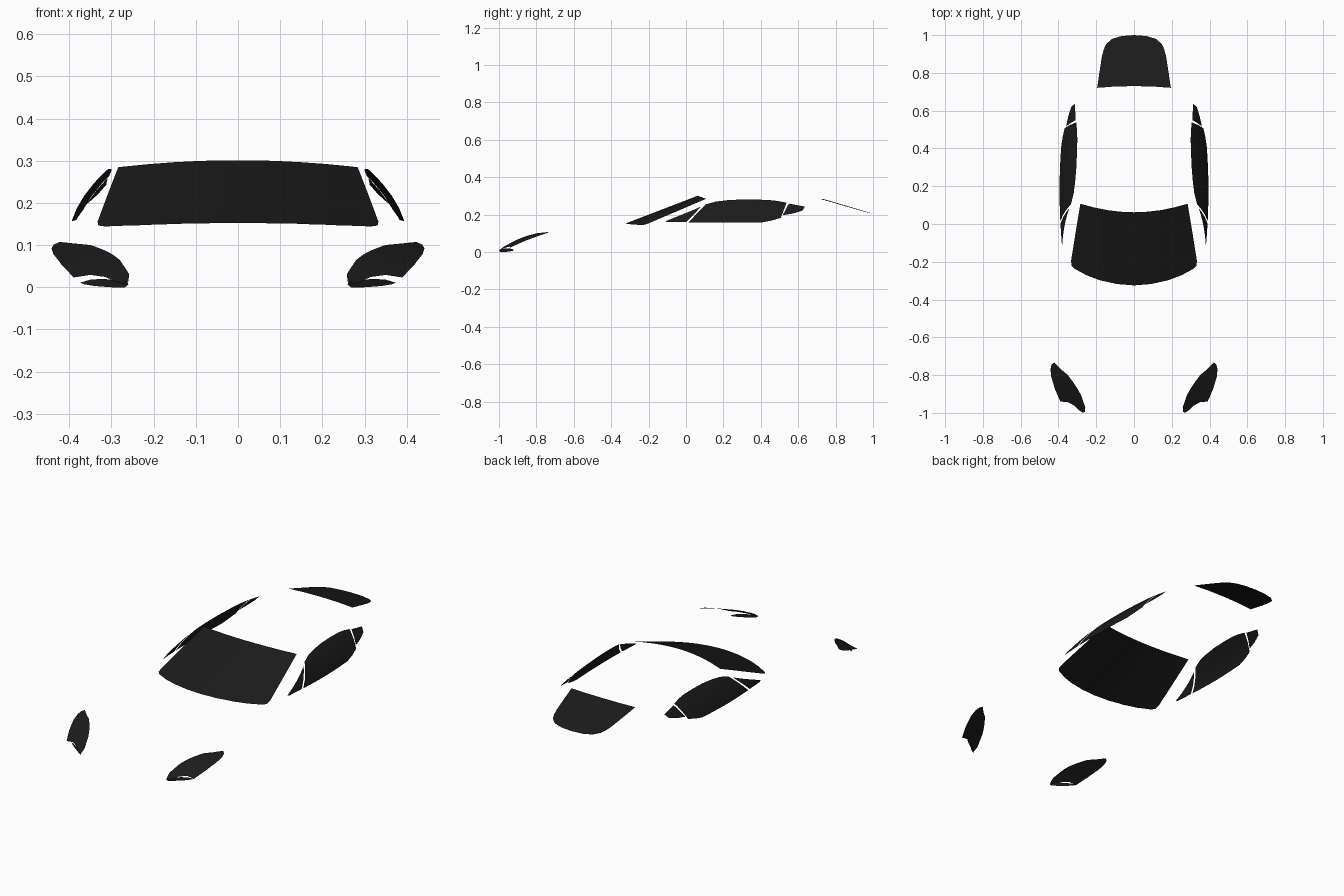
import bpy, bmesh
from mathutils import Vector

if "Cube" in bpy.data.objects:
    bpy.data.objects.remove(bpy.data.objects["Cube"])

glass = bpy.data.materials.new("dark_glass")
glass.diffuse_color = (0.011, 0.011, 0.011, 1)
glass.use_nodes = True
glass.node_tree.nodes["Principled BSDF"].inputs["Base Color"].default_value = glass.diffuse_color


def panel(name, outline, lift, outward, step, mirror=False):
    """Fill a flat outline, slice it into a grid, then lift it onto a curved surface."""
    bm = bmesh.new()
    bm.faces.new([bm.verts.new((a, b, 0)) for a, b in outline])
    for axis in (0, 1):
        values = [p[axis] for p in outline]
        normal = (1, 0, 0) if axis == 0 else (0, 1, 0)
        cut = min(values) + step
        while cut < max(values) - step * 0.3:
            co = tuple(cut * n for n in normal)
            bmesh.ops.bisect_plane(bm, geom=bm.verts[:] + bm.edges[:] + bm.faces[:],
                                   plane_co=co, plane_no=normal, dist=1e-5)
            cut += step
    for v in bm.verts:
        v.co = lift(v.co.x, v.co.y)
    bm.normal_update()
    total = sum((f.normal * f.calc_area() for f in bm.faces), Vector())
    if total.dot(Vector(outward)) < 0:
        bmesh.ops.reverse_faces(bm, faces=bm.faces[:])
    mesh = bpy.data.meshes.new(name)
    bm.to_mesh(mesh)
    bm.free()
    mesh.materials.append(glass)
    for p in mesh.polygons:
        p.use_smooth = True
    obj = bpy.data.objects.new(name, mesh)
    bpy.context.collection.objects.link(obj)
    if mirror:
        obj.modifiers.new("mirror", 'MIRROR').use_mirror_merge = False
    return obj


def both_sides(half):
    """Complete a half outline that starts and ends on x = 0."""
    return half + [(-x, y) for x, y in reversed(half[1:-1])]


# Windshield, seen from above
panel("windshield", both_sides([
    (0, .062), (.07, .065), (.14, .073), (.21, .087), (.284, .107),
    (.310, -.05), (.333, -.195), (.331, -.22), (.315, -.237), (.25, -.272),
    (.18, -.298), (.09, -.318), (0, -.325)]),
    lambda x, y: (x, y, .152 + .385 * (y + .325) - .42 * x * x), (0, -1, 1), .06)

# Rear window, seen from above
panel("rear_window", both_sides([
    (0, .73), (.1, .728), (.195, .721), (.185, .79), (.17, .886), (.160, .925),
    (.147, .953), (.116, .98), (.066, .995), (0, 1.0)]),
    lambda x, y: (x, y, .288 - .295 * (y - .72) - .12 * x * x), (0, 1, 1), .06)


# Side windows, seen from the side and leaned inward on one shared surface
def side_surface(y, z):
    t = (z - .158) / .123
    x = .394 - .15 * (y - .17) ** 2 - .086 * t + .048 * t * (1 - t)
    return (x, y, z)


side_windows = {
    "front_quarter_window": [(-.11, .165), (-.10, .16), (0, .16), (.083, .244), (.02, .217)],
    "door_window": [(.013, .159), (.20, .157), (.405, .158), (.46, .169), (.507, .183),
                    (.538, .264), (.49, .273), (.445, .278), (.37, .281), (.29, .281),
                    (.22, .277), (.16, .270), (.105, .255)],
    "rear_quarter_window": [(.517, .197), (.57, .206), (.622, .221), (.636, .243),
                            (.55, .259)],
}
for name, outline in side_windows.items():
    panel(name, outline, side_surface, (1, 0, .5), .03, True)


# Headlight lenses, seen from above
def lens_surface(x, y):
    w = y + 1
    return (x, y, .010 + .7 * w - .8 * w * w - .2 * (x - .26))


panel("headlight_lens", [
    (.423, -.733), (.437, -.745), (.442, -.77), (.438, -.81), (.418, -.876), (.39, -.94),
    (.35, -.943), (.315, -.962), (.288, -.988), (.27, -1.0), (.260, -.994), (.258, -.97),
    (.28, -.907), (.297, -.875), (.317, -.845), (.35, -.80), (.386, -.770)],
    lens_surface, (0, -1, 1), .03, True)

# Narrow strip under each lens, seen from the front
panel("headlight_strip", [
    (.374, .011), (.35, .018), (.32, .020), (.285, .016), (.262, .013), (.260, .006),
    (.268, 0), (.30, 0), (.34, .003), (.365, .007)],
    lambda x, z: (x, -.992 + .7 * (x - .27), z), (0, -1, 0), .03, True)
